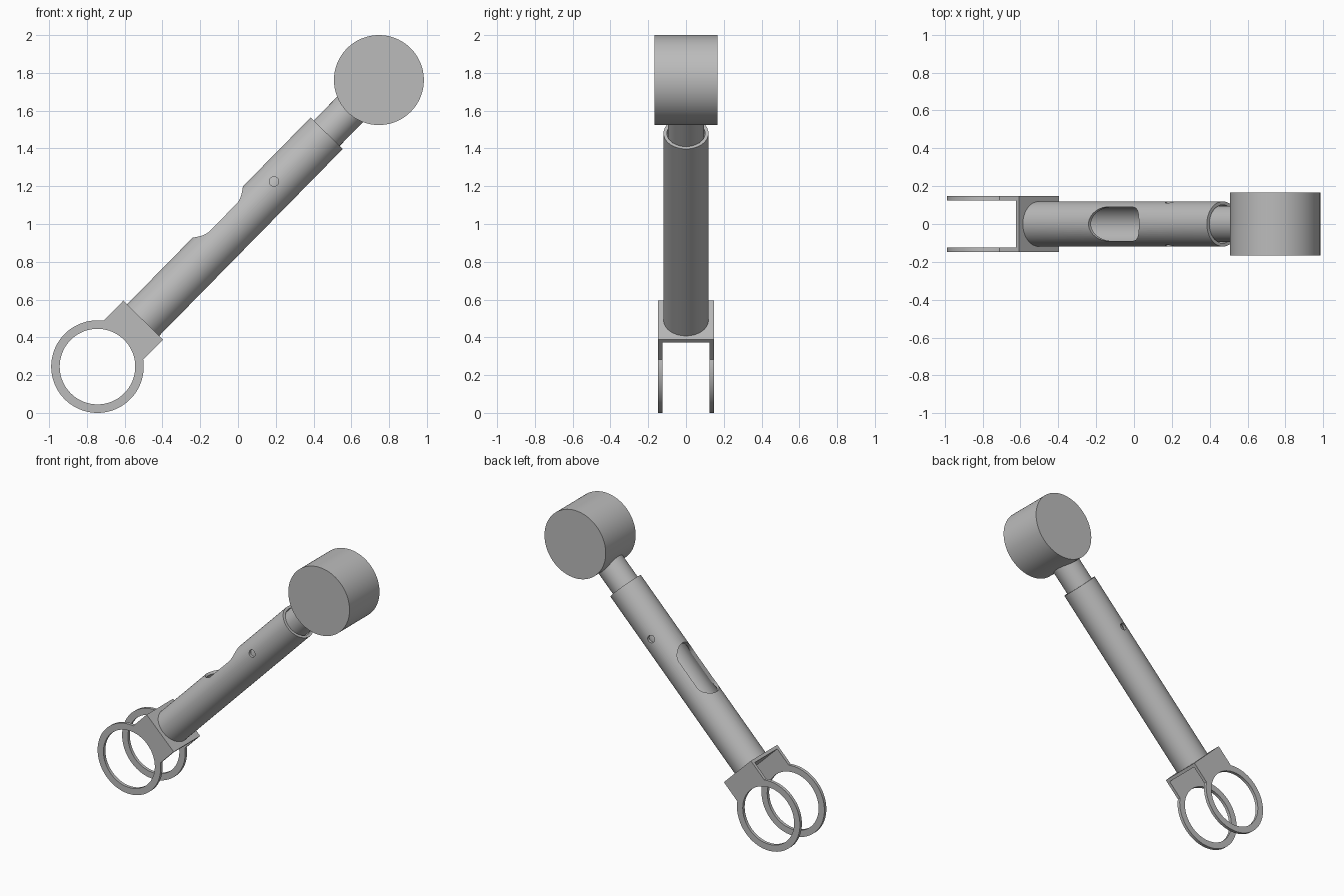
import bpy, bmesh, math
from math import cos, sin, pi
from mathutils import Matrix, Vector

cube = bpy.data.objects.get("Cube")
if cube:
    bpy.data.objects.remove(cube)

# Arm axis: local x runs from the ring centre to the head centre
RING_POS = Vector((-0.744, 0, 0.245))
HEAD_POS = Vector((0.746, 0, 1.762))
AXIS = HEAD_POS - RING_POS
LENGTH = AXIS.length
FRAME = Matrix.Translation(RING_POS) @ Matrix.Rotation(-math.atan2(AXIS.z, AXIS.x), 4, 'Y')
ALONG_X = Matrix.Rotation(pi / 2, 4, 'Y')
ALONG_Y = Matrix.Rotation(pi / 2, 4, 'X')

grey = bpy.data.materials.new("plain_grey")
grey.use_nodes = True
grey.diffuse_color = (0.5, 0.5, 0.5, 1)
grey.node_tree.nodes["Principled BSDF"].inputs["Base Color"].default_value = (0.5, 0.5, 0.5, 1)


def add_object(name, bm, place=Matrix()):
    bm.transform(FRAME @ place)
    bmesh.ops.recalc_face_normals(bm, faces=bm.faces)
    mesh = bpy.data.meshes.new(name)
    bm.to_mesh(mesh)
    bm.free()
    mesh.materials.append(grey)
    obj = bpy.data.objects.new(name, mesh)
    bpy.context.collection.objects.link(obj)
    return obj


def cylinder(name, radius, depth, place, segments=64):
    bm = bmesh.new()
    bmesh.ops.create_cone(bm, cap_ends=True, segments=segments, radius1=radius,
                          radius2=radius, depth=depth)
    return add_object(name, bm, place)


def box(name, size, centre):
    bm = bmesh.new()
    bmesh.ops.create_cube(bm, size=1)
    bm.transform(Matrix.Diagonal((*size, 1)))
    return add_object(name, bm, Matrix.Translation(centre))


def arc(radius, start, end, steps, cx=0):
    return [(cx + radius * cos(start + (end - start) * i / steps),
             radius * sin(start + (end - start) * i / steps)) for i in range(steps + 1)]


def plate(name, loops, thickness, place):
    """Flat plate from closed 2D outlines; inner outlines become holes."""
    curve = bpy.data.curves.new(name, 'CURVE')
    curve.dimensions, curve.fill_mode, curve.extrude = '2D', 'BOTH', thickness / 2
    for points in loops:
        spline = curve.splines.new('POLY')
        spline.points.add(len(points) - 1)
        for p, (x, y) in zip(spline.points, points):
            p.co = (x, y, 0, 1)
        spline.use_cyclic_u = True
    temp = bpy.data.objects.new(name, curve)
    mesh = bpy.data.meshes.new_from_object(temp)
    bm = bmesh.new()
    bm.from_mesh(mesh)
    bmesh.ops.remove_doubles(bm, verts=bm.verts, dist=0.0001)
    bpy.data.objects.remove(temp)
    bpy.data.curves.remove(curve)
    bpy.data.meshes.remove(mesh)
    return add_object(name, bm, place)


def cut(obj, cutter):
    mod = obj.modifiers.new("cut", 'BOOLEAN')
    mod.operation, mod.solver, mod.object = 'DIFFERENCE', 'EXACT', cutter
    bpy.context.view_layer.objects.active = obj
    bpy.ops.object.modifier_apply(modifier=mod.name)
    bpy.data.objects.remove(cutter)


# Bracket: two ring plates joined by a cross plate
HALF, BACK, R_OUT, R_IN, THICK = 0.147, 0.345, 0.245, 0.2, 0.022
meet = math.asin(HALF / R_OUT)
outline = arc(R_OUT, meet, 2 * pi - meet, 72) + [(BACK, -HALF), (BACK, HALF)]
hole = arc(R_IN, 0, 2 * pi, 72)[:-1]
parts = []
for side, label in ((1, "back"), (-1, "front")):
    shift = Matrix.Translation((0, side * (HALF - THICK / 2), 0))
    parts.append(plate(label + "_ring_plate", [outline, hole], THICK, shift @ ALONG_Y))
parts.append(box("cross_plate", (THICK, 2 * (HALF - THICK), 2 * HALF), (BACK - THICK / 2, 0, 0)))

# Hollow outer tube with a rounded slot on top and a cross hole
TUBE_R, BORE_R, TUBE_END = 0.119, 0.101, 1.732
tube = cylinder("outer_tube", TUBE_R, TUBE_END - BACK,
                Matrix.Translation(((TUBE_END + BACK) / 2, 0, 0)) @ ALONG_X)
cut(tube, cylinder("bore", BORE_R, TUBE_END - BACK + 0.1,
                   Matrix.Translation(((TUBE_END + BACK) / 2, 0, 0)) @ ALONG_X))
SLOT_R, SLOT_START, SLOT_END = 0.089, 0.84, 1.22
slot = arc(SLOT_R, pi / 2, 3 * pi / 2, 24, SLOT_START + SLOT_R) \
    + arc(SLOT_R, -pi / 2, pi / 2, 24, SLOT_END - SLOT_R)
cut(tube, plate("slot", [slot], 0.2, Matrix.Translation((0, 0, 0.1))))
cut(tube, cylinder("pin_hole", 0.025, 0.6, Matrix.Translation((1.354, 0, 0.02)) @ ALONG_Y, 32))
parts.append(tube)

# Sliding inner shaft and round head
SHAFT_START = 1.25
SHAFT_END = LENGTH - 0.1
parts.append(cylinder("inner_shaft", 0.096, SHAFT_END - SHAFT_START,
                      Matrix.Translation(((SHAFT_START + SHAFT_END) / 2, 0, 0)) @ ALONG_X))
parts.append(cylinder("round_head", 0.238, 0.333,
                      Matrix.Translation((LENGTH, 0, 0)) @ ALONG_Y, 96))

# Smooth round walls, keep rims sharp
bpy.ops.object.select_all(action='DESELECT')
for obj in parts:
    obj.select_set(True)
bpy.context.view_layer.objects.active = tube
bpy.ops.object.shade_smooth_by_angle(angle=math.radians(30))
